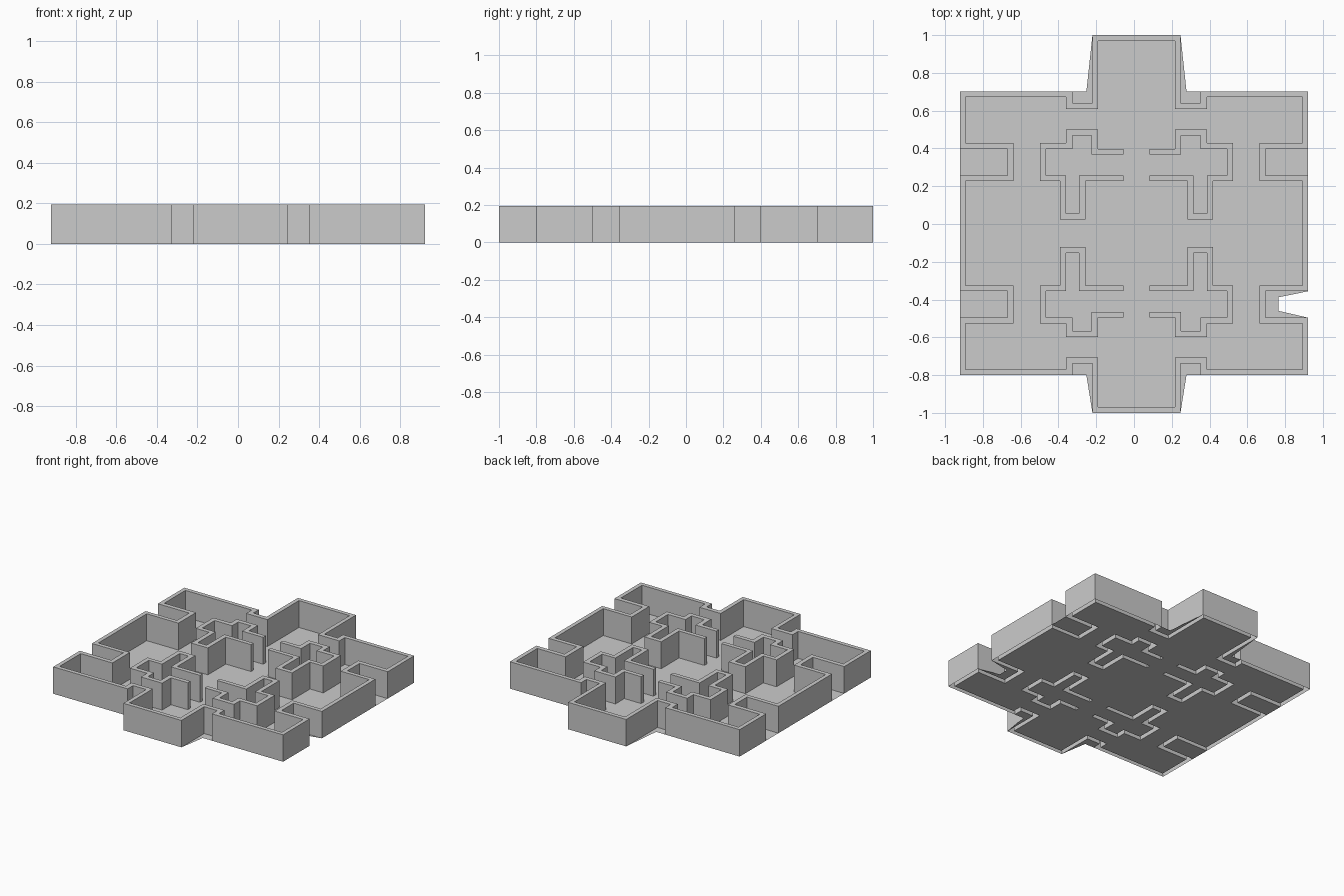
import bpy
from mathutils import Vector
from mathutils.geometry import tessellate_polygon

if "Cube" in bpy.data.objects:
    bpy.data.objects.remove(bpy.data.objects["Cube"])

H = 0.195  # wall height

# Upper-left quarter, counter-clockwise: outer and inner wall faces
RING_OUT = [(-.22, 1), (-.22, .64), (-.325, .64), (-.325, .702), (-.922, .702),
            (-.922, .398), (-.67, .398), (-.67, .258), (-.922, .258)]
RING_IN = [(-.19, .97), (-.19, .608), (-.36, .608), (-.36, .672), (-.892, .672),
           (-.892, .43), (-.638, .43), (-.638, .228), (-.892, .228)]
ROOM_OUT = [(-.055, .398), (-.19, .398), (-.19, .5), (-.36, .5), (-.36, .43), (-.498, .43),
            (-.498, .228), (-.392, .228), (-.392, .023), (-.258, .023), (-.258, .228), (-.055, .228)]
ROOM_IN = [(-.055, .367), (-.224, .367), (-.224, .468), (-.326, .468), (-.326, .398), (-.466, .398),
           (-.466, .258), (-.36, .258), (-.36, .055), (-.29, .055), (-.29, .258), (-.055, .258)]
ALCOVE = [(-.325, .64), (-.22, .64), (-.22, 1), (-.252, .702), (-.325, .702)]
SLOT = [(-.922, .258), (-.67, .258), (-.67, .398), (-.922, .398)]


def quarter(pts, right, low):
    """Mirror a quarter path about the slightly off-centre axes, keeping its winding."""
    out = []
    for x, y in pts:
        if right:
            x = -x if abs(x) > .8 else .026 - x
        if low:
            y = -y if abs(y) > .9 else -.098 - y
        out.append((x, y))
    return out[::-1] if right != low else out


QUARTERS = [(False, False), (False, True), (True, True), (True, False)]


def make(name, verts, faces):
    me = bpy.data.meshes.new(name)
    me.from_pydata(verts, [], faces)
    me.update()
    ob = bpy.data.objects.new(name, me)
    bpy.context.collection.objects.link(ob)
    return ob


def wall(name, a, b, closed):
    """Wall shell with open underside between outer path a and inner path b."""
    n = len(a)
    verts = [(x, y, z) for path in (a, b) for z in (0, H) for x, y in path]
    A0, A1, B0, B1 = 0, n, 2 * n, 3 * n
    faces = []
    for i in range(n if closed else n - 1):
        j = (i + 1) % n
        faces += [(A1 + i, A1 + j, B1 + j, B1 + i),
                  (A0 + i, A0 + j, A1 + j, A1 + i),
                  (B0 + j, B0 + i, B1 + i, B1 + j)]
    if not closed:  # end caps
        e = n - 1
        faces += [(B0, A0, A1, B1), (A0 + e, B0 + e, B1 + e, A1 + e)]
    make(name, verts, faces)


# Outer wall ring
ring_out = [p for q in QUARTERS for p in quarter(RING_OUT, *q)]
ring_in = [p for q in QUARTERS for p in quarter(RING_IN, *q)]
wall("outer_wall", ring_out, ring_in, True)

# Four inner room walls
loops = [ring_in]
for k, q in enumerate(QUARTERS):
    a, b = quarter(ROOM_OUT, *q), quarter(ROOM_IN, *q)
    wall(f"room_wall_{k + 1}", a, b, False)
    loops.append(a + b[::-1])

# Main floor with openings under the room walls
loops3 = [[Vector((x, y, 0)) for x, y in lp] for lp in loops]
flat = [v for lp in loops3 for v in lp]
tris = []
for t in tessellate_polygon(loops3):
    a, b, c = (flat[i] for i in t)
    area = (b - a).cross(c - a).z
    if abs(area) > 1e-9:
        tris.append(tuple(t) if area > 0 else tuple(t)[::-1])
make("main_floor", [tuple(v) for v in flat], tris)

# Floor patches outside the walls: alcoves and side slots (one slot is notched)
for k, q in enumerate(QUARTERS):
    for name, pts in (("alcove_floor", ALCOVE), ("slot_floor", SLOT)):
        p = quarter(pts, *q)
        if name == "slot_floor" and q == (True, True):
            p = [(.696, -.496), (.922, -.496), (.765, -.46), (.765, -.388), (.922, -.356), (.696, -.356)]
        make(f"{name}_{k + 1}", [(x, y, 0) for x, y in p], [tuple(range(len(p)))])
